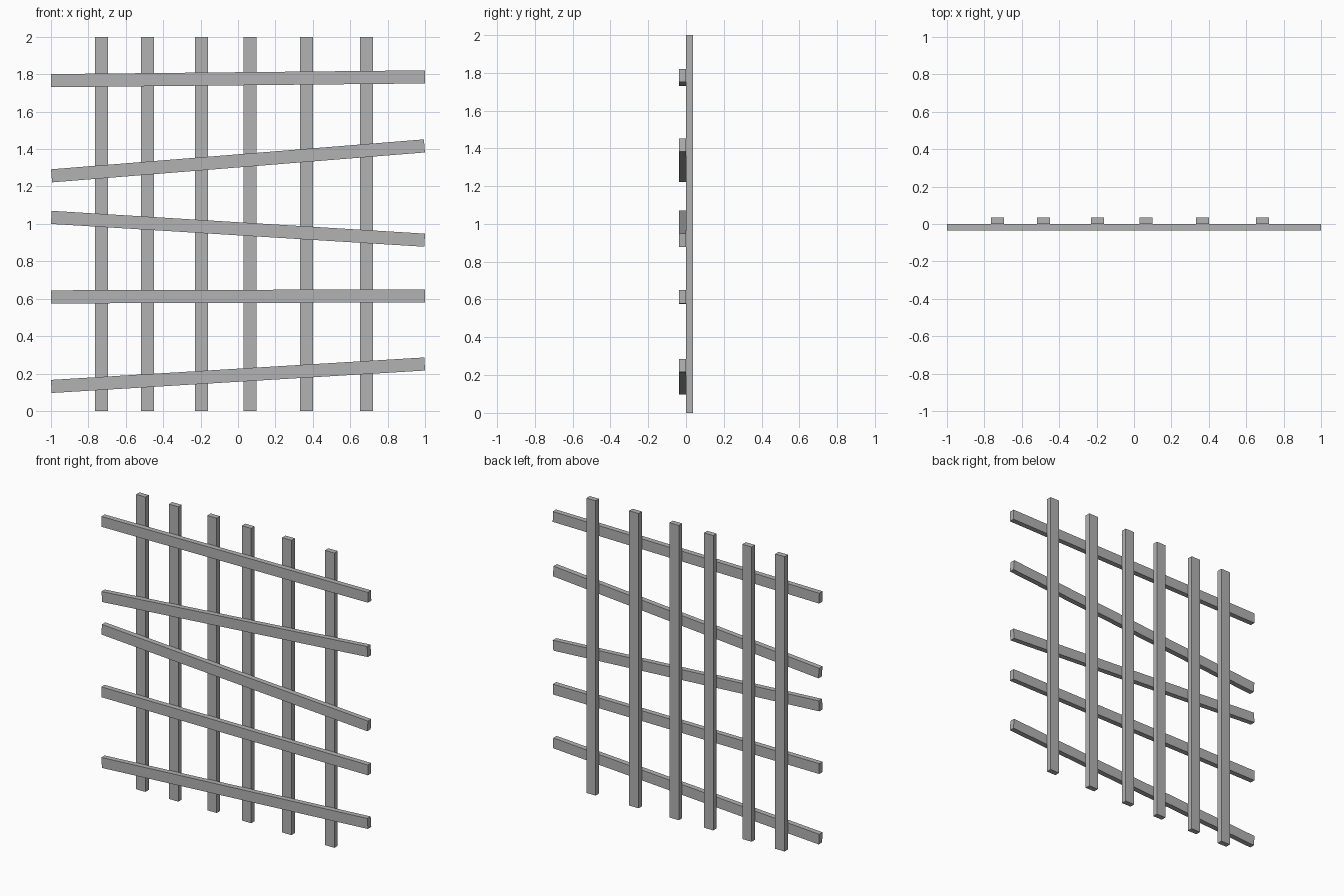
import bpy, math

cube = bpy.data.objects.get("Cube")
if cube:
    bpy.data.objects.remove(cube, do_unlink=True)

WIDTH, DEPTH, LENGTH = 0.07, 0.036, 2.0

grey = bpy.data.materials.new("plain_grey")
grey.use_nodes = True
colour = (0.45, 0.45, 0.45, 1)
grey.diffuse_color = colour
grey.node_tree.nodes["Principled BSDF"].inputs["Base Color"].default_value = colour


def bar(name, size, location, tilt=0.0):
    """Add one rectangular bar, tilted in the plane of the lattice."""
    bpy.ops.mesh.primitive_cube_add(size=1, location=location)
    ob = bpy.context.object
    ob.name = name
    ob.scale = size
    bpy.ops.object.transform_apply(location=False, rotation=False, scale=True)
    ob.rotation_euler.y = -tilt
    ob.data.materials.append(grey)


# Upright posts behind, unevenly spaced
for i, x in enumerate((-0.73, -0.483, -0.195, 0.064, 0.366, 0.688), 1):
    bar(f"upright_post_{i}", (WIDTH, DEPTH, LENGTH), (x, DEPTH / 2, LENGTH / 2))

# Cross slats in front: height at the right end and at the left end
slats = ((0.131, 0.251), (0.61, 0.615), (1.035, 0.913), (1.257, 1.417), (1.766, 1.786))
for i, (a, b) in enumerate(slats, 1):
    bar(f"cross_slat_{i}", (LENGTH, DEPTH, WIDTH), (0, -DEPTH / 2, (a + b) / 2),
        math.asin((b - a) / LENGTH))
